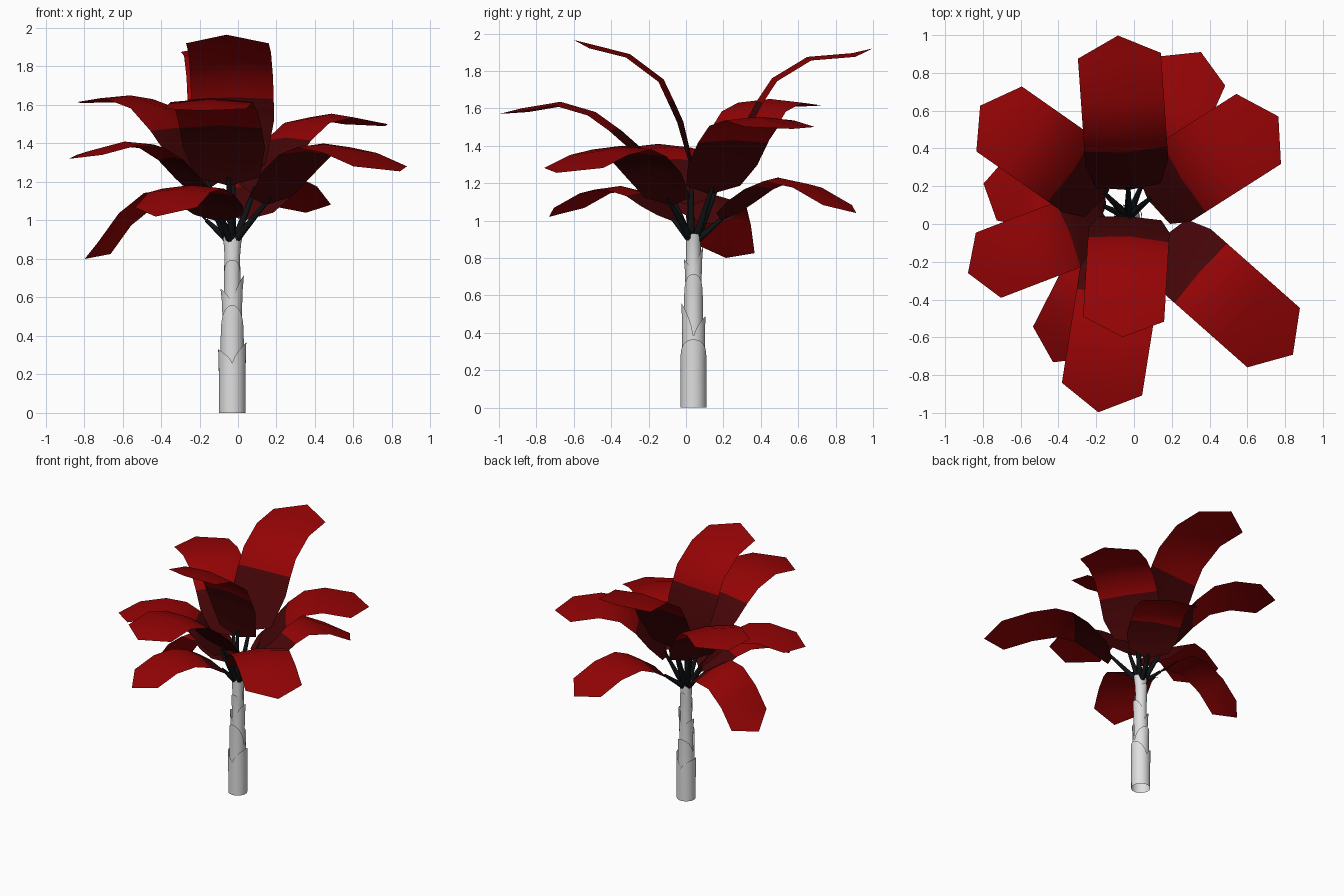
import bpy, bmesh, math
from mathutils import Vector

cube = bpy.data.objects.get("Cube")
if cube:
    bpy.data.objects.remove(cube)


def material(name, rgb):
    m = bpy.data.materials.new(name)
    m.use_nodes = True
    m.diffuse_color = (*rgb, 1)
    m.node_tree.nodes["Principled BSDF"].inputs["Base Color"].default_value = (*rgb, 1)
    return m


RED = material("leaf red", (0.30, 0.001, 0.0015))
DARK = material("leaf base dark red", (0.06, 0.0015, 0.002))
BLACK = material("stalk black", (0.005, 0.006, 0.007))
GREY = material("trunk grey", (0.74, 0.74, 0.74))


def finish(bm, name, mats, angle):
    mesh = bpy.data.meshes.new(name)
    bm.to_mesh(mesh)
    bm.free()
    obj = bpy.data.objects.new(name, mesh)
    bpy.context.collection.objects.link(obj)
    for m in mats:
        mesh.materials.append(m)
    bpy.ops.object.select_all(action="DESELECT")
    obj.select_set(True)
    bpy.context.view_layer.objects.active = obj
    bpy.ops.object.shade_smooth_by_angle(angle=math.radians(angle))


def bridge(bm, a, b, closed):
    n = len(a)
    return [bm.faces.new((a[i], a[(i + 1) % n], b[(i + 1) % n], b[i]))
            for i in range(n if closed else n - 1)]


# Trunk: nested open sheaths, each with two rounded husks flaring to points
TRUNK = Vector((-0.03, 0.04, 0))
SIDES = 32


def sheath(name, radius, bottom, valley, peak_a, peak_b, turn, flare):
    bm = bmesh.new()
    rings = []
    for t in (0, 0.5, 0.8, 1):
        ring = []
        for i in range(SIDES):
            a = 2 * math.pi * i / SIDES
            c = math.cos(a - turn)
            top = valley + ((peak_a if c > 0 else peak_b) - valley) * abs(c) ** 0.7
            r = radius * (1 + flare * c * c * t ** 4)
            ring.append(bm.verts.new(TRUNK + Vector(
                (r * math.cos(a), r * math.sin(a), bottom + (top - bottom) * t))))
        rings.append(ring)
    for low, high in zip(rings, rings[1:]):
        bridge(bm, low, high, True)
    finish(bm, name, [GREY], 50)


FRONT = -math.pi / 2
sheath("trunk_sheath_1", 0.069, 0.0, 0.26, 0.365, 0.33, 0, 0.06)
sheath("trunk_sheath_2", 0.060, 0.18, 0.38, 0.56, 0.49, FRONT, 0.08)
sheath("trunk_sheath_3", 0.050, 0.35, 0.56, 0.715, 0.645, 0, 0.22)
sheath("trunk_sheath_4", 0.043, 0.52, 0.69, 0.795, 0.86, FRONT, 0.2)
sheath("trunk_sheath_5", 0.039, 0.68, 0.90, 0.93, 0.96, 0, 0.45)

# Leaves: stalk plus a six-cornered blade following a bent midline
CROWN = Vector((-0.02, 0.07, 0))


def leaf(name, azimuth, width, path, roll=0):
    a = math.radians(azimuth)
    out = Vector((math.cos(a), math.sin(a), 0))
    side = Vector((-out.y, out.x, math.tan(math.radians(roll)))).normalized()
    mid = [CROWN + out * r + Vector((0, 0, z)) for r, z in path]
    bm = bmesh.new()
    rows = []
    for i, p in enumerate(mid[:-1]):
        along = (mid[i + 1] - mid[max(i - 1, 0)]).normalized()
        upward = along.cross(side)
        half = width / 2 * (0.78 if i == 0 else 1)
        # Edges droop below the midrib; the base edge is swept outward
        shift = along * 0.055 if i == 0 else upward * -0.02
        rows.append([bm.verts.new(v) for v in (p - side * half + shift, p, p + side * half + shift)])
    for i, (low, high) in enumerate(zip(rows, rows[1:])):
        for f in bridge(bm, low, high, False):
            f.material_index = 1 if i < 2 else 0
    tip = bm.verts.new(mid[-1])
    for j in (0, 1):
        bm.faces.new((rows[-1][j], rows[-1][j + 1], tip))
    bmesh.ops.recalc_face_normals(bm, faces=bm.faces)
    if sum(f.normal.z for f in bm.faces) < 0:
        bmesh.ops.reverse_faces(bm, faces=bm.faces)
    finish(bm, name + "_blade", [RED, DARK], 60)

    # Stalk
    start = TRUNK + out * 0.014 + Vector((0, 0, 0.89))
    end = mid[0].lerp(mid[1], 0.2)
    bm = bmesh.new()
    bmesh.ops.create_cone(bm, cap_ends=True, segments=8, radius1=0.022, radius2=0.01,
                          depth=(end - start).length)
    turn = (end - start).to_track_quat("Z", "Y").to_matrix()
    bmesh.ops.rotate(bm, verts=bm.verts, cent=(0, 0, 0), matrix=turn)
    bmesh.ops.translate(bm, verts=bm.verts, vec=(start + end) / 2)
    finish(bm, name + "_stalk", [BLACK], 50)


leaf("back_upper_leaf", 94, 0.44,
     [(.11, 1.24), (.24, 1.51), (.31, 1.64), (.39, 1.76), (.58, 1.875), (.82, 1.895), (.93, 1.92)])
leaf("front_upper_leaf", -93.5, 0.43,
     [(.03, 1.24), (.085, 1.53), (.135, 1.64), (.19, 1.755), (.37, 1.89), (.57, 1.94), (.67, 1.965)])
leaf("front_middle_leaf", -99, 0.43,
     [(.16, 1.18), (.32, 1.39), (.44, 1.495), (.56, 1.58), (.75, 1.635), (.96, 1.60), (1.08, 1.57)])
leaf("left_front_leaf", -41.5, 0.42,
     [(.22, 1.08), (.37, 1.27), (.49, 1.36), (.62, 1.40), (.81, 1.37), (1.02, 1.30), (1.15, 1.255)])
leaf("left_back_leaf", 32.5, 0.44,
     [(.11, 1.14), (.22, 1.31), (.32, 1.43), (.44, 1.525), (.60, 1.555), (.81, 1.52), (.93, 1.49)])
leaf("back_lower_leaf", 66, 0.38,
     [(.13, 1.0), (.24, 1.12), (.34, 1.185), (.46, 1.23), (.64, 1.195), (.82, 1.10), (.92, 1.04)])
leaf("right_back_leaf", 145, 0.42,
     [(.15, 1.17), (.27, 1.36), (.37, 1.48), (.50, 1.60), (.66, 1.65), (.85, 1.635), (.97, 1.61)])
leaf("right_lower_leaf", 169.5, 0.36,
     [(.13, 0.98), (.22, 1.09), (.31, 1.145), (.45, 1.13), (.59, 1.02), (.70, 0.87), (.79, 0.80)], 10)
leaf("right_middle_leaf", 201, 0.37,
     [(.13, 1.08), (.24, 1.23), (.34, 1.33), (.45, 1.395), (.61, 1.41), (.81, 1.36), (.92, 1.32)])
leaf("front_lower_leaf", 243, 0.36,
     [(.14, 0.99), (.24, 1.09), (.34, 1.15), (.47, 1.185), (.63, 1.165), (.79, 1.085), (.90, 1.02)])
